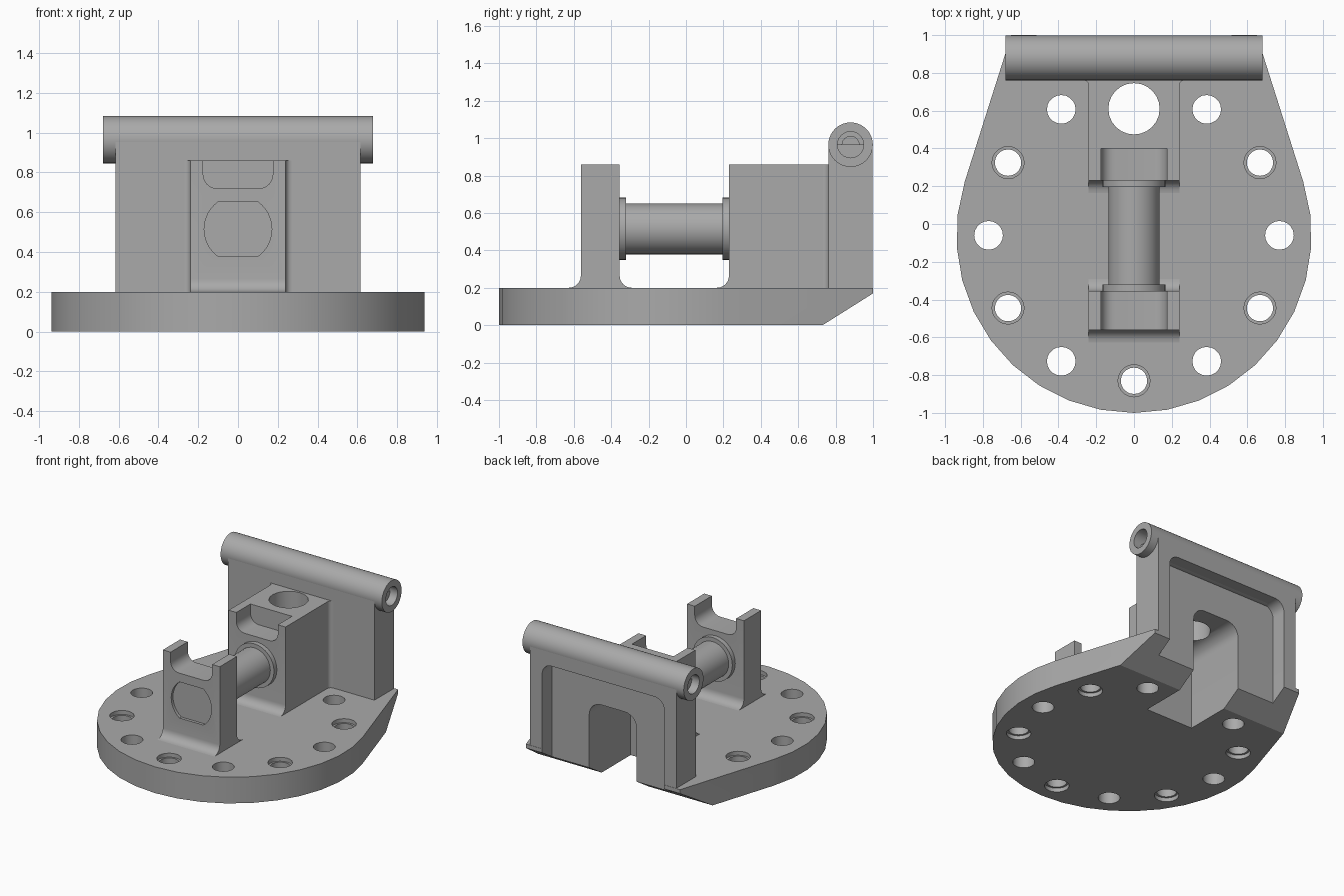
import bpy, bmesh
from math import sin, cos, pi, radians, acos, atan2, hypot

cube = bpy.data.objects.get("Cube")
if cube:
    bpy.data.objects.remove(cube, do_unlink=True)

grey = bpy.data.materials.new("plain grey")
grey.use_nodes = True
GREY = (0.4, 0.4, 0.4, 1)
grey.diffuse_color = GREY
grey.node_tree.nodes["Principled BSDF"].inputs["Base Color"].default_value = GREY


def arc(cx, cy, r, a0, a1, n):
    """Points on an arc, angles in degrees, both ends included."""
    angles = [radians(a0 + (a1 - a0) * i / n) for i in range(n + 1)]
    return [(cx + r * cos(a), cy + r * sin(a)) for a in angles]


def circle(cx, cy, r, n=32):
    return arc(cx, cy, r, 0, 360, n)[:-1]


def prism(name, pts, axis, lo, hi):
    """Extrude a flat outline along one axis."""
    place = {"x": lambda a, b, t: (t, a, b),
             "y": lambda a, b, t: (a, t, b),
             "z": lambda a, b, t: (a, b, t)}[axis]
    bm = bmesh.new()
    low = [bm.verts.new(place(a, b, lo)) for a, b in pts]
    high = [bm.verts.new(place(a, b, hi)) for a, b in pts]
    bm.faces.new(low)
    bm.faces.new(high)
    for i in range(len(pts)):
        j = (i + 1) % len(pts)
        bm.faces.new((low[i], low[j], high[j], high[i]))
    bmesh.ops.recalc_face_normals(bm, faces=bm.faces)
    mesh = bpy.data.meshes.new(name)
    bm.to_mesh(mesh)
    bm.free()
    mesh.materials.append(grey)
    ob = bpy.data.objects.new(name, mesh)
    bpy.context.collection.objects.link(ob)
    return ob


cutters = []


def cutter(pts, axis, lo, hi):
    ob = prism("cutter", pts, axis, lo, hi)
    ob.hide_render = True
    cutters.append(ob)
    return ob


def activate(ob):
    bpy.ops.object.select_all(action="DESELECT")
    ob.select_set(True)
    bpy.context.view_layer.objects.active = ob


def cut(ob, tools):
    activate(ob)
    for tool in tools:
        mod = ob.modifiers.new("cut", "BOOLEAN")
        mod.operation = "DIFFERENCE"
        mod.solver = "EXACT"
        mod.object = tool
        bpy.ops.object.modifier_apply(modifier=mod.name)


def arch(w, bottom, top, r):
    """Outline with rounded upper corners."""
    return ([(-w, bottom), (w, bottom)] + arc(w - r, top - r, r, 0, 90, 6)
            + arc(r - w, top - r, r, 90, 180, 6))


def trough(w, bottom, top, r):
    """Outline with rounded lower corners."""
    return ([(w, top), (-w, top)] + arc(r - w, bottom + r, r, 180, 270, 6)
            + arc(w - r, bottom + r, r, 270, 360, 6))


TOP, POST, AXIS, CY, R = 0.2, 0.86, 0.515, -0.06, 0.94
parts = []

# Cutters shared by the base, wall and block
recess = cutter(arch(0.515, -0.1, 0.85, 0.08), "y", 0.88, 1.1)
channel = cutter(arch(0.2, -0.1, 0.6, 0.1), "y", 0.38, 1.15)

# Base plate: round front, tangent sides to a straight back
back_x, back_y = 0.65, 1.0
t = atan2(back_y - CY, back_x) - acos(R / hypot(back_x, back_y - CY))
t = t * 180 / pi
base = prism("base_plate", arc(0, CY, R, 180 - t, 360 + t, 20)
             + [(back_x, back_y), (-back_x, back_y)], "z", 0, TOP)
tools = [cutter([(0.63, -0.063), (1.1, 0.233), (1.1, -0.063)], "x", -1, 1)]

# Ring of bolt holes, every other one counterbored on both faces
for k in range(12):
    if k == 3:
        continue
    a = radians(30 * k)
    x, y = 0.77 * cos(a), CY + 0.77 * sin(a)
    bored = k % 2 == 1
    tools.append(cutter(circle(x, y, 0.07 if bored else 0.076, 20), "z", -0.1, 0.3))
    if bored:
        tools.append(cutter(circle(x, y, 0.085, 20), "z", TOP - 0.03, 0.3))
        tools.append(cutter(circle(x, y, 0.085, 20), "z", -0.1, 0.03))
cut(base, tools + [recess, channel])
parts.append(base)

# Back wall with recessed rear
wall = prism("back_wall", [(0.762, 0.19), (0.998, 0.19), (0.998, 0.965), (0.762, 0.965)],
             "x", -0.617, 0.617)
cut(wall, [recess, channel])
parts.append(wall)

# Hinge barrel along the wall top, bored at both ends
barrel = prism("hinge_barrel", circle(0.88, 0.965, 0.119, 40), "x", -0.68, 0.68)
tools = []
for s in (-1, 1):
    for r, depth in ((0.07, 0.1), (0.045, 0.2)):
        lo, hi = sorted((s * (0.68 - depth), s * 0.8))
        tools.append(cutter(circle(0.88, 0.965, r, 24), "x", lo, hi))
cut(barrel, tools)
parts.append(barrel)

# Rear block with filleted foot, top slot, vertical hole and hollow underside
f = 0.065
block = prism("rear_block", [(0.8, 0.19), (0.8, POST), (0.23, POST)]
              + arc(0.23 - f, TOP + f, f, 0, -90, 6) + [(0.23 - f, 0.19)],
              "x", -0.24, 0.24)
cut(block, [cutter(trough(0.175, 0.72, 1.0, 0.07), "y", 0.1, 0.4),
            cutter(circle(0, 0.61, 0.136, 24), "z", 0.5, 1.0), channel])
parts.append(block)

# Small fillets where the block meets the wall
g = 0.03
for s, side in ((-1, "right"), (1, "left")):
    curve = arc(0.24 + g, 0.762 - g, g, 90, 180, 5)
    pts = [(s * x, y) for x, y in curve + [(0.235, 0.767)]]
    parts.append(prism("corner_fillet_" + side, pts, "z", 0.19, POST))

# Front post with fork top, filleted feet and a shallow flat-sided pocket
post = prism("front_post", [(-0.355, POST), (-0.562, POST)]
             + arc(-0.562 - f, TOP + f, f, 0, -90, 6)
             + [(-0.562 - f, 0.19), (-0.355 + f, 0.19)]
             + arc(-0.355 + f, TOP + f, f, 270, 180, 6), "x", -0.24, 0.24)
head = [(x, min(max(z, 0.378), 0.653)) for x, z in circle(0, AXIS, 0.17, 40)]
cut(post, [cutter(trough(0.175, 0.72, 1.0, 0.07), "y", -0.8, -0.2),
           cutter(head, "y", -0.7, -0.54)])
parts.append(post)

# Horizontal shaft and its collars
parts.append(prism("shaft", circle(0, AXIS, 0.136), "y", -0.36, 0.24))
for name, lo, hi in (("front_collar", -0.36, -0.32), ("rear_collar", 0.195, 0.24)):
    parts.append(prism(name, circle(0, AXIS, 0.167), "y", lo, hi))

for ob in cutters:
    bpy.data.objects.remove(ob, do_unlink=True)
for ob in parts:
    activate(ob)
    bpy.ops.object.shade_smooth_by_angle(angle=radians(30))
